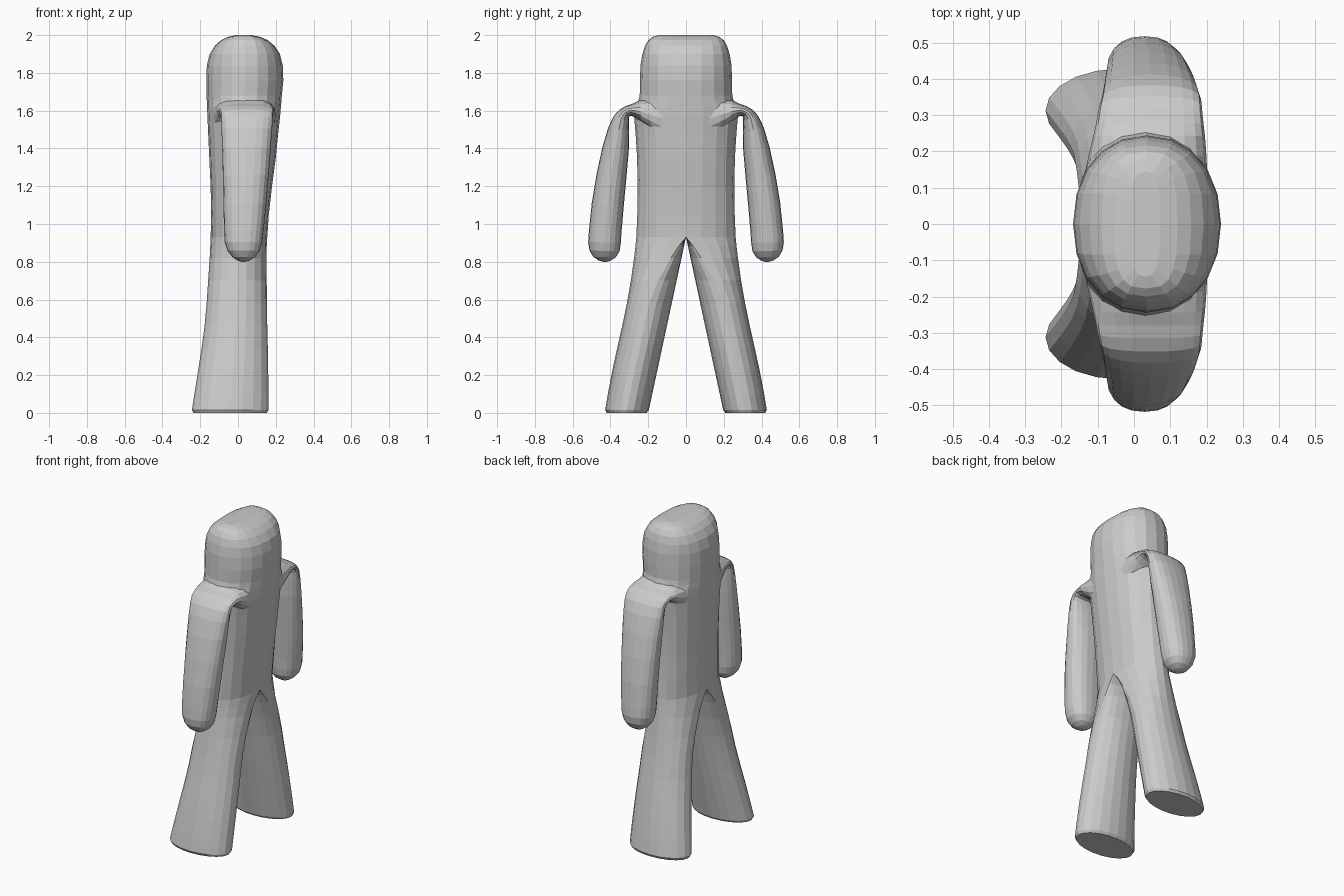
import bpy, bmesh, math
from mathutils import Vector

N = 20  # sides of every ring
grey = bpy.data.materials.new("plain grey")
grey.diffuse_color = (0.6, 0.6, 0.6, 1)


def loft(name, rings, cap_start=False, cap_end=False, mirror=False):
    """Skin a list of rings, optionally mirrored to the other side in y."""
    bm = bmesh.new()
    rows = [[bm.verts.new(p) for p in r] for r in rings]
    for a, b in zip(rows, rows[1:]):
        for i in range(N):
            j = (i + 1) % N
            bm.faces.new((a[i], a[j], b[j], b[i]))
    if cap_start:
        bm.faces.new(rows[0])
    if cap_end:
        bm.faces.new(rows[-1])
    bmesh.ops.recalc_face_normals(bm, faces=bm.faces)
    me = bpy.data.meshes.new(name)
    bm.to_mesh(me)
    bm.free()
    me.materials.append(grey)
    ob = bpy.data.objects.new(name, me)
    bpy.context.collection.objects.link(ob)
    if mirror:
        m = ob.modifiers.new("other side", 'MIRROR')
        m.use_axis = (False, True, False)
        m.use_mirror_merge = False
    return ob


ANG = [2 * math.pi * k / N for k in range(N)]


def power(v, e):
    return math.copysign(abs(v) ** (2 / e), v) if abs(v) > 1e-6 else 0


def flat_ring(z, x0, x1, half, e=2.15):
    cx, a = (x0 + x1) / 2, (x1 - x0) / 2
    return [(cx + a * power(math.cos(t), e), half * power(math.sin(t), e), z) for t in ANG]


# torso and head: z, back x, front x, half width in y, squareness
body = [(0.93, -.145, .155, .263, 2), (1.05, -.142, .163, .258), (1.2, -.145, .18, .256),
        (1.35, -.152, .2, .259), (1.48, -.158, .213, .267), (1.57, -.162, .223, .275),
        (1.62, -.164, .227, .268), (1.65, -.165, .23, .253), (1.68, -.167, .232, .245),
        (1.76, -.168, .24, .244), (1.84, -.165, .237, .241), (1.9, -.15, .222, .231, 2.3),
        (1.945, -.122, .192, .217, 2.5), (1.973, -.09, .158, .2, 2.7),
        (1.99, -.055, .12, .178, 3), (2.0, -.01, .072, .145, 3)]
loft("torso_and_head", [flat_ring(*r) for r in body], cap_end=True)


# legs: half of the torso section at the crotch, turning into an oval at the foot
def leg_ring(z, x0, x1, outer, inset=0):
    inner = 0.2 * (0.93 - z) / 0.93 + inset
    w = min(1, (0.93 - z) / 0.3) ** 0.8
    cx, a = (x0 + x1) / 2, (x1 - x0) / 2
    ring = []
    for t in ANG:
        s = math.sin(t)
        u = (1 - w) * max(s, 0) + w * (0.5 + 0.5 * s)
        ring.append((cx + a * math.cos(t), inner + (outer - inner) * u, z))
    return ring


legs = [(0.93, -.145, .155, .263), (0.88, -.147, .152, .268), (0.82, -.15, .151, .275),
        (0.7, -.158, .152, .292), (0.58, -.166, .153, .313), (0.46, -.177, .155, .338),
        (0.34, -.193, .158, .365), (0.22, -.212, .16, .391), (0.1, -.231, .161, .414),
        (0.015, -.244, .161, .428), (0.0, -.236, .153, .42, .008)]
loft("legs", [leg_ring(*r) for r in legs], cap_end=True, mirror=True)


# arms: each ring runs from an inner to an outer point, given in y and z
def arm_ring(yi, zi, yo, zo, x0, x1):
    a, b = Vector((0, yi, zi)), Vector((0, yo, zo))
    mid, half = (a + b) / 2, (b - a) / 2
    cx, r = (x0 + x1) / 2, (x1 - x0) / 2
    return [mid + half * power(math.sin(t), 2.3)
            + Vector((cx + r * power(math.cos(t), 2.3), 0, 0)) for t in ANG]


# the first rings are buried in the torso so that the shoulder flows out of it
arms = [(.11, 1.42, .11, 1.69, -.142, .203), (.18, 1.48, .19, 1.675, -.126, .2),
        (.235, 1.535, .245, 1.656, -.113, .196), (.27, 1.565, .28, 1.638, -.105, .192),
        (.29, 1.573, .315, 1.626, -.1, .189), (.301, 1.568, .352, 1.606, -.095, .187),
        (.303, 1.545, .383, 1.572, -.09, .185), (.301, 1.49, .412, 1.51, -.087, .18),
        (.303, 1.39, .443, 1.405, -.084, .173), (.315, 1.25, .474, 1.262, -.08, .162),
        (.329, 1.1, .499, 1.11, -.077, .15), (.341, .96, .514, .965, -.074, .135),
        (.345, .9, .518, .905, -.07, .128), (.352, .855, .511, .86, -.055, .115),
        (.372, .823, .491, .826, -.03, .09), (.398, .806, .463, .807, -.002, .062),
        (.418, .8, .44, .8, .018, .04)]
loft("arms", [arm_ring(*r) for r in arms], cap_end=True, mirror=True)
